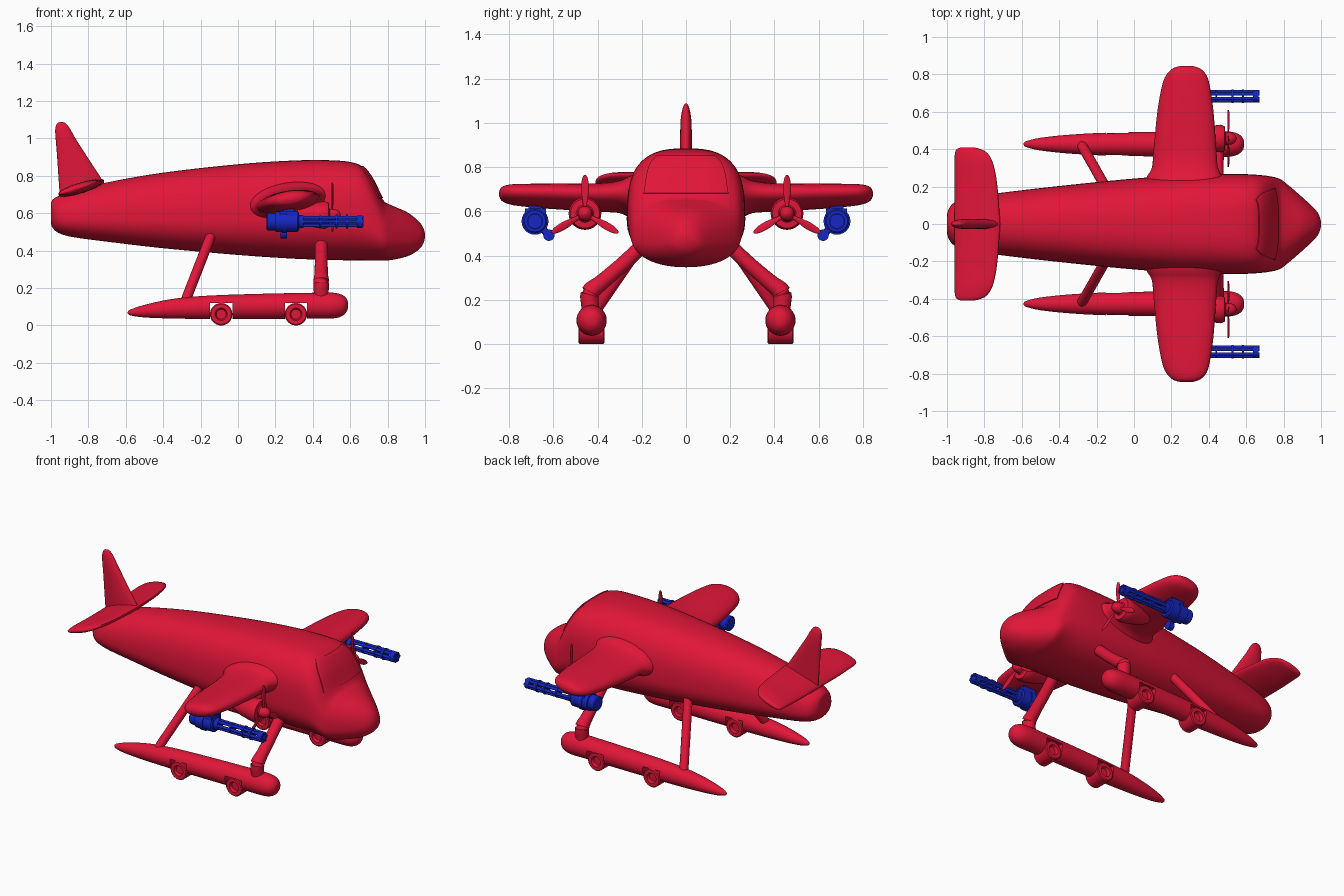
import bpy, bmesh
from math import sin, cos, pi, radians
from mathutils import Vector
from mathutils.bvhtree import BVHTree

if "Cube" in bpy.data.objects:
    bpy.data.objects.remove(bpy.data.objects["Cube"])


def material(name, rgb):
    m = bpy.data.materials.new(name)
    m.diffuse_color = (*rgb, 1)
    m.use_nodes = True
    m.node_tree.nodes["Principled BSDF"].inputs["Base Color"].default_value = m.diffuse_color
    return m


RED = material("red_paint", (0.75, 0.008, 0.04))
BLUE = material("blue_metal", (0.008, 0.02, 0.55))


def build(name, strips, mat=RED, mirror=True, angle=40, cutters=()):
    """Skin each list of rings into a capped tube; mirror across y if wanted."""
    bm = bmesh.new()
    for rings in strips:
        vs = [[bm.verts.new(p) for p in ring] for ring in rings]
        n = len(vs[0])
        for a, b in zip(vs, vs[1:]):
            for i in range(n):
                bm.faces.new((a[i], a[(i + 1) % n], b[(i + 1) % n], b[i]))
        bm.faces.new(vs[0])
        bm.faces.new(vs[-1])
    bmesh.ops.recalc_face_normals(bm, faces=bm.faces)
    me = bpy.data.meshes.new(name)
    bm.to_mesh(me)
    bm.free()
    me.materials.append(mat)
    ob = bpy.data.objects.new(name, me)
    bpy.context.collection.objects.link(ob)
    bpy.ops.object.select_all(action='DESELECT')
    ob.select_set(True)
    bpy.context.view_layer.objects.active = ob
    for c in cutters:
        mod = ob.modifiers.new("cut", 'BOOLEAN')
        mod.operation, mod.object, mod.solver = 'DIFFERENCE', c, 'EXACT'
        bpy.ops.object.modifier_apply(modifier=mod.name)
    bpy.ops.object.shade_smooth_by_angle(angle=radians(angle))
    if mirror:
        mod = ob.modifiers.new("mirror", 'MIRROR')
        mod.use_axis = (False, True, False)
        mod.use_mirror_merge = False
    return ob


def smooth_rows(rows, k=5):
    """Catmull-Rom interpolation of a table of section values."""
    out = []
    for i in range(len(rows) - 1):
        quad = (rows[max(i - 1, 0)], rows[i], rows[i + 1], rows[min(i + 2, len(rows) - 1)])
        for s in range(k):
            t = s / k
            out.append([b + 0.5 * t * (c - a + t * (2*a - 5*b + 4*c - d + t * (3*(b - c) + d - a)))
                        for a, b, c, d in zip(*quad)])
    return out + [list(rows[-1])]


def tube(path, radii, axis=None, n=24):
    """Rings along a path; a fixed axis makes it a lathe."""
    pts, rings = [Vector(p) for p in path], []
    for i, p in enumerate(pts):
        d = Vector(axis) if axis else (pts[min(i + 1, len(pts) - 1)] - pts[max(i - 1, 0)])
        d.normalize()
        u = d.cross(Vector((0, 0, 1)) if abs(d.z) < 0.9 else Vector((1, 0, 0))).normalized()
        v = d.cross(u)
        rings.append([p + radii[i] * (cos(a) * u + sin(a) * v)
                      for a in (2 * pi * j / n for j in range(n))])
    return rings


def lathe_x(profile, y, z, n=24):
    return tube([(x, y, z) for x, r in profile], [max(r, 1e-4) for x, r in profile], (1, 0, 0), n)


def box(x0, x1, y0, y1, z0, z1):
    return [[(x, y0, z0), (x, y1, z0), (x, y1, z1), (x, y0, z1)] for x in (x0, x1)]


def power(c, n):
    return (1 if c >= 0 else -1) * abs(c) ** (2 / n)


# Fuselage: x, bottom z, top z, half width, roundness of the top
body = [(-1, .55, .65, .04, 2), (-.993, .525, .67, .075, 2), (-.96, .495, .692, .115, 2),
        (-.88, .472, .72, .142, 2.1), (-.7, .448, .765, .168, 2.2), (-.4, .413, .817, .203, 2.4),
        (0, .377, .862, .243, 2.6), (.3, .357, .882, .262, 2.8), (.5, .35, .883, .268, 2.9),
        (.61, .348, .872, .266, 3.1), (.67, .347, .845, .262, 3.2), (.72, .347, .78, .256, 3.1),
        (.775, .347, .672, .243, 2.8), (.82, .35, .643, .212, 2.5), (.9, .368, .608, .143, 2.2),
        (.95, .393, .572, .097, 2.1), (.98, .42, .54, .064, 2), (.995, .45, .51, .033, 2),
        (1, .475, .49, .008, 2)]
rings = []
for x, zb, zt, w, e in smooth_rows(body):
    mid = zb + .4 * (zt - zb)
    ring = []
    for j in range(64):
        a = 2 * pi * j / 64
        n, h = (e, zt - mid) if sin(a) >= 0 else (2.15, mid - zb)
        ring.append((x, w * power(cos(a), n), mid + h * power(sin(a), n)))
    rings.append(ring)
fuselage = build("fuselage", [rings], mirror=False)

# Windscreen: raised panel projected onto the nose of the cabin
bm = bmesh.new()
bm.from_mesh(fuselage.data)
tree = BVHTree.FromBMesh(bm)
bm.free()
bm = bmesh.new()
NU, NV, grid = 20, 12, []
for j in range(NV + 1):
    v = j / NV
    row, half = [], .19 - .025 * v - .035 * v ** 6
    for i in range(NU + 1):
        y, z = half * (2 * i / NU - 1), .68 + .167 * v
        hit, nor = tree.ray_cast(Vector((2, y, z)), Vector((-1, 0, 0)))[:2]
        row.append(bm.verts.new(hit + nor * .006))
    grid.append(row)
for j in range(NV):
    for i in range(NU):
        bm.faces.new((grid[j][i], grid[j][i + 1], grid[j + 1][i + 1], grid[j + 1][i]))
me = bpy.data.meshes.new("windscreen")
bm.to_mesh(me)
bm.free()
me.materials.append(RED)
screen = bpy.data.objects.new("windscreen", me)
bpy.context.collection.objects.link(screen)
screen.modifiers.new("thickness", 'SOLIDIFY').thickness = .012


def surface(rows, tilt=0, vertical=False, n=32):
    """Wing-like loft: span position, rear x, front x, centre height, half thickness."""
    out = []
    for s, xr, xf, zc, t in smooth_rows(rows):
        ring = []
        for j in range(n):
            a = 2 * pi * j / n
            x = (xr + xf) / 2 + (xf - xr) / 2 * cos(a)
            h = zc + t * power(sin(a), 2.2)
            ring.append((x, h, s) if vertical else (x, s, h + tilt * (x - .27)))
        out.append(ring)
    return out


# Wings, tailplane and fin
build("wing", [surface([(.16, .04, .51, .665, .12), (.245, .065, .475, .665, .095),
                        (.30, .095, .45, .665, .07), (.4, .105, .44, .662, .06),
                        (.6, .125, .425, .667, .054), (.74, .15, .405, .672, .048),
                        (.8, .175, .385, .675, .042), (.833, .21, .35, .677, .03),
                        (.845, .25, .31, .677, .01)], .13)])
T = .735 + .3 * 1.11
build("tailplane", [surface([(0, -.96, -.715, T, .03), (.2, -.96, -.73, T, .028),
                             (.32, -.96, -.752, T + .005, .025), (.38, -.957, -.785, T + .005, .02),
                             (.402, -.945, -.825, T + .005, .014), (.41, -.92, -.86, T + .005, .005)], .3)])
build("fin", [surface([(.66, -.95, -.66, 0, .029), (.75, -.957, -.708, 0, .028),
                       (.9, -.967, -.805, 0, .027), (1, -.975, -.869, 0, .025),
                       (1.05, -.977, -.897, 0, .019), (1.08, -.967, -.92, 0, .01),
                       (1.088, -.95, -.937, 0, .003)], vertical=True)], mirror=False)

# Floats with wheel notches cut through them
FY, WHEELS = .427, (-.09, .31)
cutters = [build("wheel_notch_cutter", [box(x - .06, x + .06, .3, .55, -.05, .12)], mirror=False) for x in WHEELS]
rows = smooth_rows([(-.59, .066, .072, .004), (-.575, .054, .085, .016), (-.5, .043, .11, .034),
                    (-.35, .037, .142, .05), (-.15, .035, .16, .061), (.15, .035, .17, .066),
                    (.4, .037, .175, .068), (.51, .038, .175, .067), (.56, .052, .162, .053),
                    (.583, .078, .14, .03), (.588, .1, .118, .008)], 4)
float_rings = [[(x, FY + w * cos(a), (b + t) / 2 + (t - b) / 2 * sin(a))
                for a in (2 * pi * j / 32 for j in range(32))] for x, b, t, w in rows]
build("float", [float_rings], cutters=cutters)
for c in cutters:
    bpy.data.objects.remove(c)

# Wheels with recessed hubs
tyre = [(.385, 0), (.385, .026), (.368, .033), (.368, .054), (.373, .06),
        (.481, .06), (.486, .054), (.486, .033), (.469, .026), (.469, 0)]
build("wheel", [tube([(x, y, .06) for y, r in tyre], [max(r, 1e-4) for y, r in tyre], (0, 1, 0), 32)
                for x in WHEELS], angle=30)

# Float struts
build("rear_strut", [tube([(-.285, .43, .11), (-.27, .405, .16), (-.145, .185, .48)], [.027] * 3)])
elbow = smooth_rows([(.445, .14, .50, .034), (.445, .27, .375, .034), (.445, .38, .28, .036),
                     (.445, .432, .235, .042), (.445, .435, .185, .04), (.445, .425, .12, .04)], 4)
build("front_strut", [tube([r[:3] for r in elbow], [r[3] for r in elbow])])

# Engines and three-bladed propellers
EY, EZ = .457, .59
build("engine", [lathe_x([(.27, 0), (.28, .025), (.36, .055), (.43, .07), (.465, .074), (.485, .066),
                          (.487, .04), (.493, .034), (.52, .032), (.54, .022), (.55, 0)], EY, EZ, 32)])
blades = []
for ang in (90, 210, 330):
    d = Vector((0, cos(radians(ang)), sin(radians(ang))))
    s = Vector((0, -d.z, d.y))
    blade = []
    for r, w in smooth_rows([(.01, .007), (.05, .01), (.1, .017), (.14, .016), (.165, .01), (.175, .002)], 3):
        blade.append([Vector((.505, EY, EZ)) + d * r + s * (w * cos(a))
                      + Vector((.004 * sin(a) + .15 * w * cos(a), 0, 0))
                      for a in (2 * pi * j / 12 for j in range(12))])
    blades.append(blade)
build("propeller", blades)

# Rotary guns under the wings
GY, GZ = .683, .555
build("gun_body", [lathe_x([(.152, 0), (.152, .04), (.158, .046), (.2, .046), (.2, .056), (.235, .056),
                            (.235, .061), (.262, .061), (.262, .055), (.318, .055), (.325, .048),
                            (.325, .036), (.35, .034), (.35, 0)], GY, GZ)], BLUE, angle=30)
build("gun_mount", [box(.225, .32, GY - .05, GY + .045, .56, .612),
                    box(.24, .3, GY - .03, GY + .03, .6, .66)], BLUE)
build("gun_feed", [lathe_x([(.228, 0), (.228, .026), (.262, .026), (.262, 0)], .62, .492),
                   tube([(.245, .62, .492), (.245, GY, GZ)], [.016, .016])], BLUE)
build("gun_barrels", [lathe_x([(.32, 0), (.32, .009), (.67, .009), (.67, 0)],
                              GY + .024 * cos(k * pi / 3), GZ + .024 * sin(k * pi / 3), 12)
                      for k in range(6)], BLUE)
build("barrel_clamps", [lathe_x([(a, 0), (a, r), (b, r), (b, 0)], GY, GZ)
                        for a, b, r in ((.435, .445, .034), (.522, .532, .037),
                                        (.578, .588, .037), (.635, .665, .033))], BLUE)
